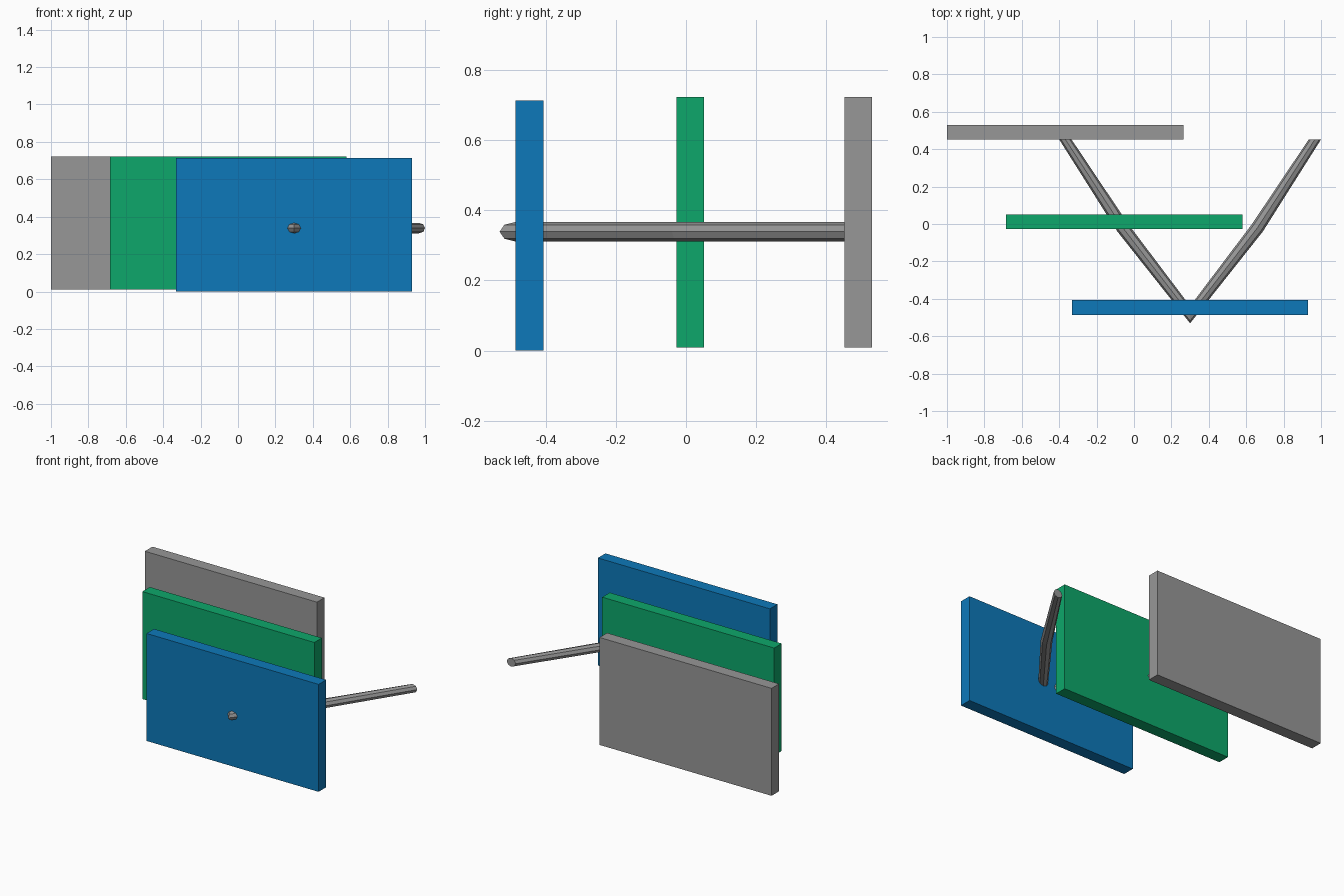
import bpy, bmesh, math
from mathutils import Vector

if "Cube" in bpy.data.objects:
    bpy.data.objects.remove(bpy.data.objects["Cube"])


def material(name, rgb):
    m = bpy.data.materials.new(name)
    m.use_nodes = True
    m.diffuse_color = (*rgb, 1)
    m.node_tree.nodes["Principled BSDF"].inputs["Base Color"].default_value = (*rgb, 1)
    return m


BLUE = material("blue", (0.004, 0.19, 0.49))
GREEN = material("green", (0.004, 0.39, 0.145))
GREY = material("grey", (0.31, 0.31, 0.31))


def add_object(name, bm, mat):
    bmesh.ops.recalc_face_normals(bm, faces=bm.faces)
    mesh = bpy.data.meshes.new(name)
    bm.to_mesh(mesh)
    bm.free()
    mesh.materials.append(mat)
    obj = bpy.data.objects.new(name, mesh)
    bpy.context.collection.objects.link(obj)


# Three upright panels of the same size, staggered from front to back
PANEL = Vector((1.263, 0.079, 0.713))


def panel(name, centre, mat):
    bm = bmesh.new()
    bmesh.ops.create_cube(bm, size=1)
    for v in bm.verts:
        v.co = v.co * PANEL + Vector(centre)
    add_object(name, bm, mat)


panel("front_panel", (0.30, -0.446, 0.357), BLUE)
panel("middle_panel", (-0.052, 0.012, 0.366), GREEN)
panel("back_panel", (-0.368, 0.491, 0.366), GREY)

# V-shaped eight-sided rod, mitred at the tip, slightly bent halfway along each arm
MID_X, ROD_Z, RADIUS, SIDES = 0.30, 0.339, 0.028, 8
arm = [((0.667, 0.452), (-0.033, 0)), ((0.36, -0.02), (-0.029, 0.02))]
path = [((-x, y), (-wx, -wy)) for (x, y), (wx, wy) in arm]
path = [((x, y), (wx, wy * -1)) for (x, y), (wx, wy) in path]
path += [((0, -0.485), (0, 0.046))] + arm[::-1]

bm = bmesh.new()
rings = []
for (x, y), (wx, wy) in path:
    ring = []
    for i in range(SIDES):
        a = 2 * math.pi * i / SIDES
        c, s = math.cos(a), math.sin(a)
        ring.append(bm.verts.new((MID_X + x + wx * c, y + wy * c, ROD_Z + RADIUS * s)))
    rings.append(ring)
for a, b in zip(rings, rings[1:]):
    for i in range(SIDES):
        j = (i + 1) % SIDES
        bm.faces.new((a[i], a[j], b[j], b[i]))
bm.faces.new(rings[0])
bm.faces.new(rings[-1])
add_object("v_shaped_rod", bm, GREY)
